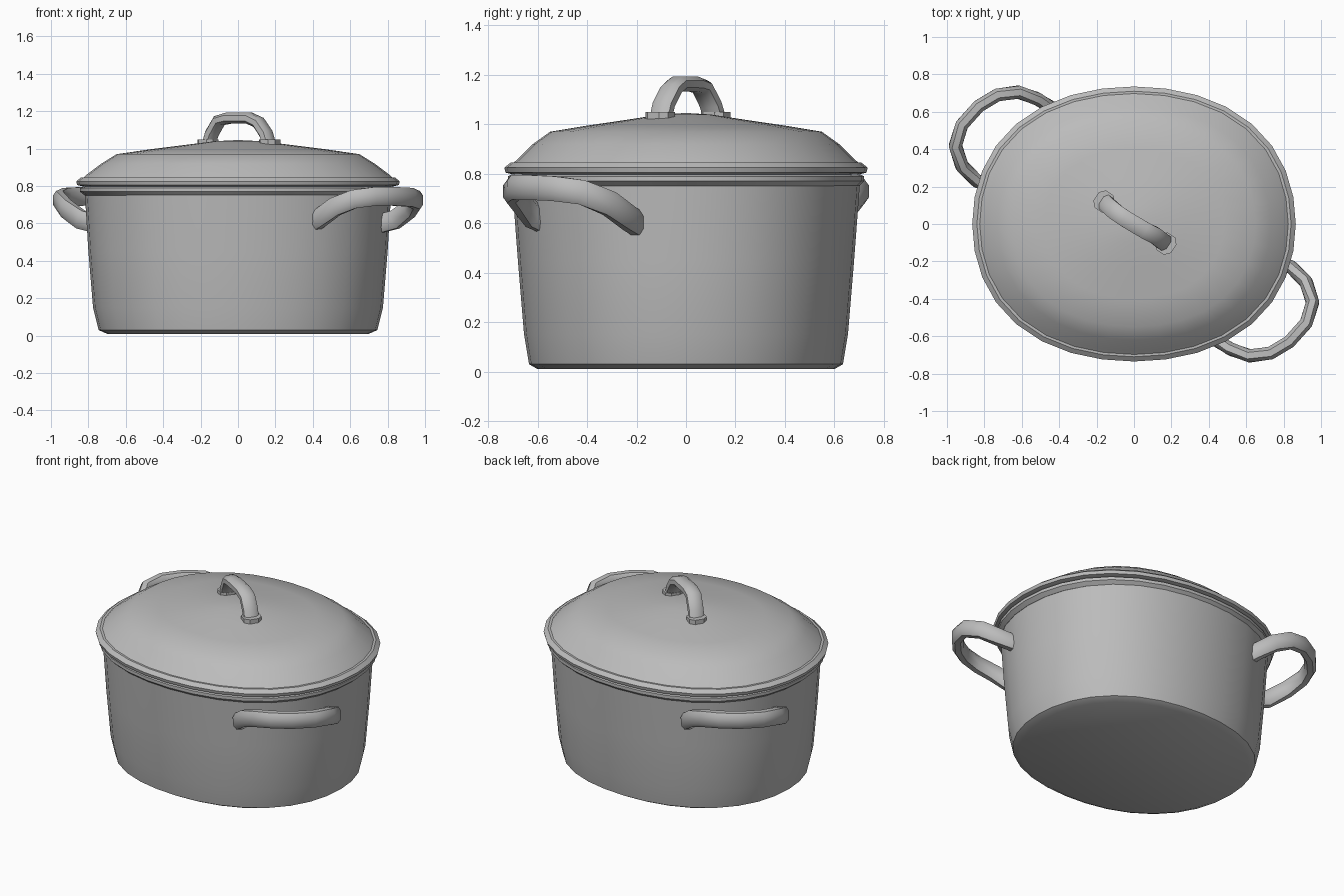
import bpy
import bmesh
from math import cos, sin, pi, radians
from mathutils import Vector

if "Cube" in bpy.data.objects:
    bpy.data.objects.remove(bpy.data.objects["Cube"])

SIDES = 32

grey = bpy.data.materials.new("plain grey")
grey.use_nodes = True
colour = (0.5, 0.5, 0.5, 1)
grey.diffuse_color = colour
grey.node_tree.nodes["Principled BSDF"].inputs["Base Color"].default_value = colour


def finish(name, bm, angle):
    bmesh.ops.recalc_face_normals(bm, faces=bm.faces)
    mesh = bpy.data.meshes.new(name)
    bm.to_mesh(mesh)
    bm.free()
    obj = bpy.data.objects.new(name, mesh)
    mesh.materials.append(grey)
    bpy.context.collection.objects.link(obj)
    bpy.ops.object.select_all(action="DESELECT")
    obj.select_set(True)
    bpy.context.view_layer.objects.active = obj
    bpy.ops.object.shade_smooth_by_angle(angle=radians(angle))
    return obj


def bridge(bm, rings):
    """Skin a list of vertex rings and cap both ends."""
    for a, b in zip(rings, rings[1:]):
        for i in range(len(a)):
            j = (i + 1) % len(a)
            bm.faces.new((a[i], a[j], b[j], b[i]))
    bm.faces.new(rings[0])
    bm.faces.new(rings[-1])


def oval(name, profile, angle=35):
    """Stack slightly squared ovals given as (x radius, y radius, z)."""
    bm = bmesh.new()
    rings = []
    for rx, ry, z in profile:
        ring = []
        for i in range(SIDES):
            a = 2 * pi * i / SIDES
            bulge = 1 + 0.03 * sin(2 * a) ** 2
            ring.append(bm.verts.new((rx * bulge * cos(a), ry * bulge * sin(a), z)))
        rings.append(ring)
    bridge(bm, rings)
    return finish(name, bm, angle)


def sweep(name, path, ref, half_ref, half_side, turn=1):
    """Sweep a chamfered bar along a path; turn = -1 gives the opposite side."""
    bm = bmesh.new()
    pts = [Vector((x * turn, y * turn, z)) for x, y, z in path]
    ref = Vector(ref).normalized()
    section = [(1, .5), (.5, 1), (-.5, 1), (-1, .5),
               (-1, -.5), (-.5, -1), (.5, -1), (1, -.5)]
    rings = []
    for i, p in enumerate(pts):
        t = (pts[min(i + 1, len(pts) - 1)] - pts[max(i - 1, 0)]).normalized()
        side = t.cross(ref).normalized()
        up = side.cross(t)
        rings.append([bm.verts.new(p + up * u * half_ref + side * s * half_side)
                      for u, s in section])
    bridge(bm, rings)
    return finish(name, bm, 40)


# Tapered pot body with a rounded foot
oval("pot_body", [(.70, .60, .01), (.745, .635, .03), (.775, .655, .15),
                  (.80, .68, .45), (.82, .705, .78)])

# Rolled rims of pot and lid
oval("pot_rim", [(.82, .70, .75), (.845, .72, .77), (.845, .72, .79), (.82, .70, .80)])
oval("lid_rim", [(.82, .69, .795), (.86, .73, .805), (.865, .735, .825),
                 (.84, .71, .845)])

# Lid with a steep shoulder and a shallow crown
oval("lid", [(.84, .715, .83), (.81, .68, .86), (.73, .62, .92), (.65, .55, .97),
             (.48, .40, .995), (.28, .23, 1.02), (.12, .1, 1.04), (.02, .02, 1.045)])

# Bridge handle set diagonally on the lid
sweep("lid_handle", [(-.16, .12, 1.01), (-.14, .10, 1.08), (-.10, .065, 1.15),
                     (-.05, .03, 1.163), (.06, -.035, 1.163), (.11, -.06, 1.14),
                     (.15, -.09, 1.08), (.17, -.105, 1.01)],
      (.55, .83, 0), .045, .03)
for name, x, y in (("lid_handle_foot_back", -.16, .12), ("lid_handle_foot_front", .17, -.105)):
    sweep(name, [(x, y, 1.0), (x, y, 1.05)], (.55, .83, 0), .055, .05)

# Loop handles on opposite corners, drooping to the pot wall
loop = [(-.76, .20, .60), (-.84, .23, .62), (-.92, .31, .68), (-.955, .42, .725),
        (-.92, .53, .74), (-.83, .63, .745), (-.73, .69, .745), (-.62, .705, .73),
        (-.52, .67, .69), (-.44, .62, .63), (-.40, .55, .60)]
for name, turn in (("back_right_handle", 1), ("front_left_handle", -1)):
    sweep(name, loop, (0, 0, 1), .05, .035, turn)
